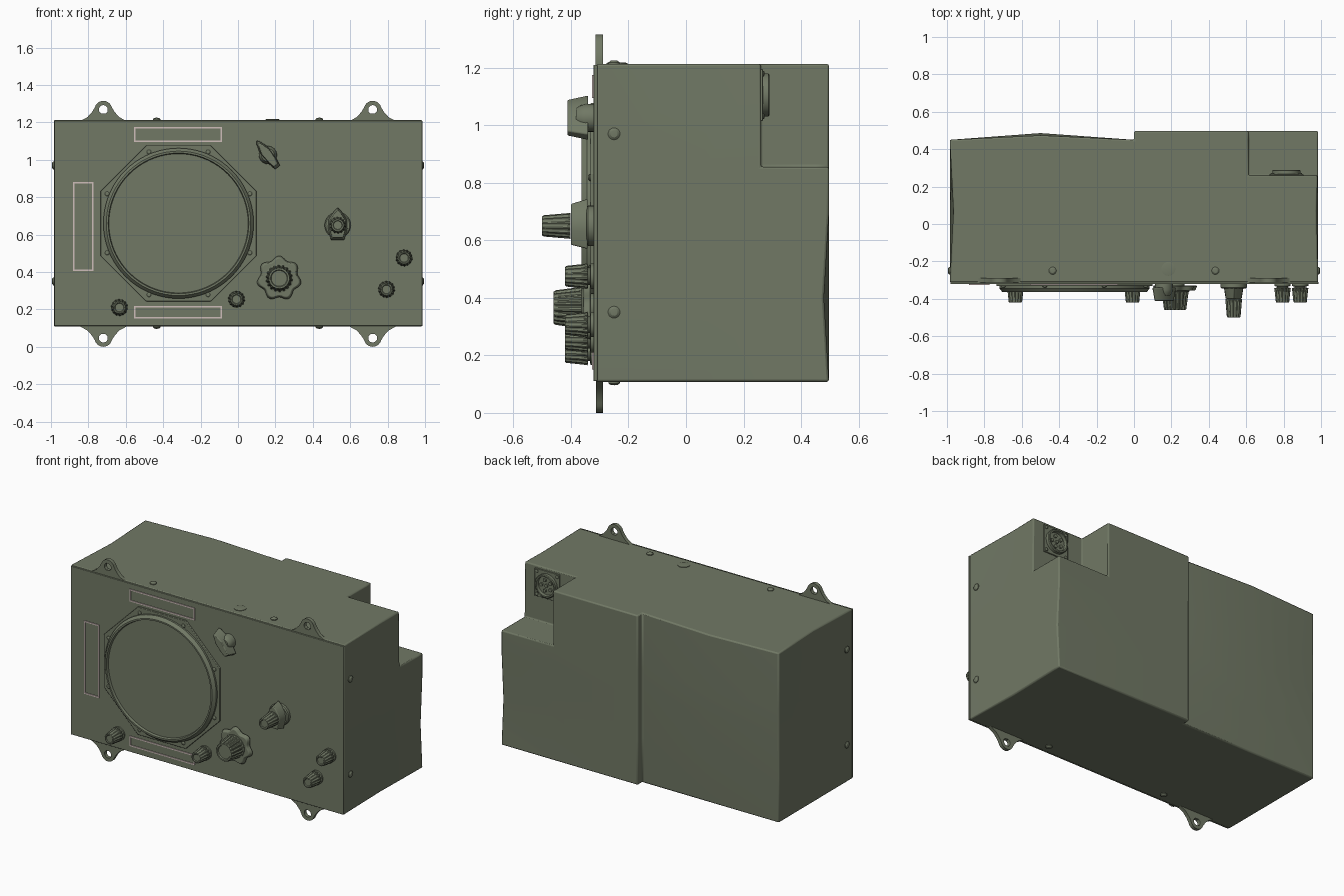
import bpy, bmesh
from math import sin, cos, pi, atan2, radians
from mathutils import Vector, Matrix

if "Cube" in bpy.data.objects:
    bpy.data.objects.remove(bpy.data.objects["Cube"])


def material(name, rgb):
    m = bpy.data.materials.new(name)
    m.diffuse_color = (*rgb, 1)
    m.use_nodes = True
    m.node_tree.nodes["Principled BSDF"].inputs["Base Color"].default_value = m.diffuse_color
    return m


OLIVE = material("olive_paint", (0.165, 0.19, 0.13))
PINK = material("pale_pink", (0.62, 0.51, 0.49))


def finish(name, bm, mat=OLIVE, bevel=0):
    bmesh.ops.remove_doubles(bm, verts=bm.verts, dist=1e-5)
    bmesh.ops.recalc_face_normals(bm, faces=bm.faces)
    me = bpy.data.meshes.new(name)
    bm.to_mesh(me)
    bm.free()
    me.materials.append(mat)
    ob = bpy.data.objects.new(name, me)
    bpy.context.collection.objects.link(ob)
    if bevel:
        b = ob.modifiers.new("bevel", 'BEVEL')
        b.width, b.segments, b.limit_method, b.angle_limit = bevel, 2, 'ANGLE', radians(40)
    bpy.ops.object.select_all(action='DESELECT')
    ob.select_set(True)
    bpy.context.view_layer.objects.active = ob
    bpy.ops.object.shade_smooth_by_angle(angle=radians(32))
    return ob


def lathe(name, profile, loc, axis=(0, -1, 0), n=32, flute=0.0):
    """Spin (radius, height[, fluted]) points; fluted rows get grooves."""
    bm = bmesh.new()
    rows = []
    for p in profile:
        row = []
        for i in range(n):
            r = p[0] * (1 - flute if len(p) > 2 and i % 4 < 2 else 1)
            a = 2 * pi * i / n
            row.append(bm.verts.new((r * cos(a), r * sin(a), p[1])))
        rows.append(row)
    for a, b in zip(rows, rows[1:]):
        for i in range(n):
            j = (i + 1) % n
            bm.faces.new((a[i], a[j], b[j], b[i]))
    rot = Vector((0, 0, 1)).rotation_difference(Vector(axis)).to_matrix().to_4x4()
    bm.transform(Matrix.Translation(loc) @ rot)
    return finish(name, bm)


def plate(name, outer, y0, y1, center=(0, 0), inner=None, top=1.0, turn=0, mat=OLIVE, bevel=0):
    """Extrude an (x, z) outline from y0 to y1, with optional hole and taper."""
    bm = bmesh.new()
    c, s = cos(turn), sin(turn)

    def loop(pts, y, k):
        return [bm.verts.new((center[0] + k * (c * x - s * z), y, center[1] + k * (s * x + c * z)))
                for x, z in pts]
    n = len(outer)
    o0, o1 = loop(outer, y0, 1), loop(outer, y1, top)
    pairs = [(o0, o1)]
    if inner:
        i0, i1 = loop(inner, y0, 1), loop(inner, y1, top)
        pairs += [(i0, i1), (o0, i0), (o1, i1)]
    else:
        bm.faces.new(o0)
        bm.faces.new(o1)
    for a, b in pairs:
        for i in range(n):
            j = (i + 1) % n
            bm.faces.new((a[i], a[j], b[j], b[i]))
    return finish(name, bm, mat, bevel)


def rect(w, h):
    return [(-w, -h), (w, -h), (w, h), (-w, h)]


def mirrored(half):
    return half + [(-x, z) for x, z in reversed(half) if abs(x) > 1e-6]


# Case: cells of an uneven grid, with stepped back and a corner notch
xs = [-.985, -.5, 0, .612, .985]
ys = [-.312, .07, .26, .45, .497]
zs = [.108, .4, .7, .855, 1.213]


def filled(i, j, k):
    if not (0 <= i < 4 and 0 <= j < 4 and 0 <= k < 4):
        return False
    if i < 2:
        return j < 3
    return not (i == 3 and j >= 2 and k == 3)


def case_point(i, j, k):
    x, y, z = xs[i], ys[j], zs[k]
    pinch = max(0, 1 - abs(y - .07) / .382)
    if i == 1 and j == 3:                      # bulged left back
        y += .036 * (0, .6, .9, 1, .65)[k]
    if i == 0 and k == 4:                      # pinched upper left edge
        x += .02 * pinch
    if i == 4 and k in (0, 4):
        x -= .008 * pinch
    if i == 4 and j == 4 and k == 1:           # dented right back edge
        y -= .018
    return x, y, z


bm = bmesh.new()
for i in range(4):
    for j in range(4):
        for k in range(4):
            if not filled(i, j, k):
                continue
            for ax in range(3):
                for side in (0, 1):
                    d = [0, 0, 0]
                    d[ax] = 2 * side - 1
                    if filled(i + d[0], j + d[1], k + d[2]):
                        continue
                    vs = []
                    for u, v in ((0, 0), (1, 0), (1, 1), (0, 1)):
                        o = [0, 0, 0]
                        o[ax], o[(ax + 1) % 3], o[(ax + 2) % 3] = side, u, v
                        vs.append(bm.verts.new(case_point(i + o[0], j + o[1], k + o[2])))
                    bm.faces.new(vs)
finish("case", bm, bevel=.008)

# Front panel
plate("front_panel", rect(.984, .549), -.322, -.308, (.002, .66), bevel=.003)

# Mounting ears with holes
half = [(.047 * sin(radians(a)), .047 * cos(radians(a))) for a in range(0, 76, 15)]
half += [(.06, -.012), (.085, -.04), (.125, -.062), (.125, -.08), (.04, -.08)]
ear = mirrored(half)
hole = [(.024 * cos(atan2(z, x)), .024 * sin(atan2(z, x))) for x, z in ear]
for sx in (-1, 1):
    plate("upper_ear", ear, -.314, -.289, (sx * .72, 1.268), hole)
    plate("lower_ear", ear, -.312, -.289, (sx * .72, .047), hole, turn=pi)

# Display bezel, ring, screen and screws
cx, cz = -.318, .66
R = .417 / cos(pi / 8)
plate("bezel_plate", [(R * cos(pi / 8 + a * pi / 4), R * sin(pi / 8 + a * pi / 4)) for a in range(8)],
      -.318, -.332, (cx, cz), bevel=.003)
lathe("screen_ring", [(.402, 0), (.402, .022), (.386, .042), (.376, .042), (.372, .026), (0, .026)],
      (cx, -.322, cz), n=72)
screw = [(0, 0), (1, 0), (1, .3), (.6, .6), (0, .65)]


def add_screw(name, loc, axis, r):
    lathe(name, [(a * r, b * r) for a, b in screw], loc, axis, 14)


for a in range(8):
    t = pi / 8 + a * pi / 4
    add_screw("bezel_screw", (cx + .413 * cos(t), -.332, cz + .413 * sin(t)), (0, -1, 0), .012)

# Label frames
for w, h, x, z in ((.235, .04, -.32, 1.134), (.235, .033, -.32, .184), (.055, .238, -.828, .642)):
    plate("label_frame", rect(w, h), -.32, -.327, (x, z), rect(w - .008, h - .008), mat=PINK)

# Small fluted knobs
for x, z in ((-.634, .21), (-.008, .254), (.794, .307), (.888, .475)):
    lathe("small_knob", [(0, 0), (.044, 0), (.044, .01), (.03, .012), (.03, .018), (.045, .02, 1),
                         (.043, .03, 1), (.036, .094, 1), (.032, .098), (.026, .098), (.022, .094), (0, .094)],
          (x, -.322, z), n=56, flute=.1)

# Large tuning knob on a lobed skirt
lobes = [((.112 + .01 * cos(7 * a)) * sin(a), (.112 + .01 * cos(7 * a)) * cos(a))
         for a in (2 * pi * i / 70 for i in range(70))]
plate("tuning_skirt", lobes, -.33, -.356, (.22, .366), top=.9, bevel=.004)
lathe("tuning_boss", [(0, 0), (.05, 0), (.05, .02), (0, .02)], (.22, -.32, .366))
lathe("tuning_knob", [(0, 0), (.076, 0), (.076, .008), (.072, .01, 1), (.06, .1, 1), (.055, .106),
                      (.046, .106), (.042, .1), (0, .1)], (.22, -.354, .366), n=72, flute=.09)

# Dual selector: collar, pointer body and fluted grip
lathe("selector_collar", [(0, 0), (.07, 0), (.07, .02), (.064, .026), (0, .026)], (.533, -.32, .65))
plate("selector_pointer", mirrored([(0, .095), (.02, .075), (.05, .03), (.052, -.02), (.036, -.08)]),
      -.342, -.4, (.533, .65), top=.82, bevel=.004)
lathe("selector_grip", [(0, 0), (.045, 0, 1), (.037, .092, 1), (.033, .098), (.025, .098),
                        (.022, .093), (0, .093)], (.533, -.402, .65), n=56, flute=.1)

# Pointer switch
tilt = radians(38)
lathe("switch_collar", [(0, 0), (.048, 0), (.048, .03), (.044, .045), (.034, .062), (0, .066)],
      (.16, -.32, 1.025))
plate("switch_pointer", mirrored([(0, .1), (.012, .085), (.03, .03), (.026, -.04), (.017, -.085)]),
      -.34, -.412, (.16, 1.025), top=.8, turn=tilt, bevel=.004)

# Case screws, on all four sides
for sx in (-1, 1):
    for z in (.35, .97):
        add_screw("side_screw", (sx * .982, -.25, z), (sx, 0, 0), .021)
    add_screw("top_screw", (sx * .435, -.25, 1.212), (0, 0, 1), .02)
    add_screw("bottom_screw", (sx * .435, -.25, .109), (0, 0, -1), .02)

# Round plug on the top
lathe("top_plug", [(0, 0), (.037, 0), (.037, .005), (.032, .006), (0, .006)], (.184, -.24, 1.211), (0, 0, 1))

# Rear connector in the notch
kx, kz = .815, 1.105
plate("connector_flange", rect(.09, .09), .255, .267, (kx, kz), bevel=.002)
lathe("connector_shell", [(0, 0), (.075, 0), (.075, .024), (.07, .028), (.062, .028), (.06, .008), (0, .008)],
      (kx, .262, kz), (0, 1, 0), 40)
for i in range(6):
    r, t = (0, 0) if i == 0 else (.036, 2 * pi * i / 5)
    lathe("connector_pin", [(0, 0), (.011, 0), (.011, .012), (0, .014)],
          (kx + r * cos(t), .268, kz + r * sin(t)), (0, 1, 0), 12)
for sx in (-1, 1):
    for sz in (-1, 1):
        add_screw("flange_screw", (kx + sx * .074, .267, kz + sz * .074), (0, 1, 0), .01)
